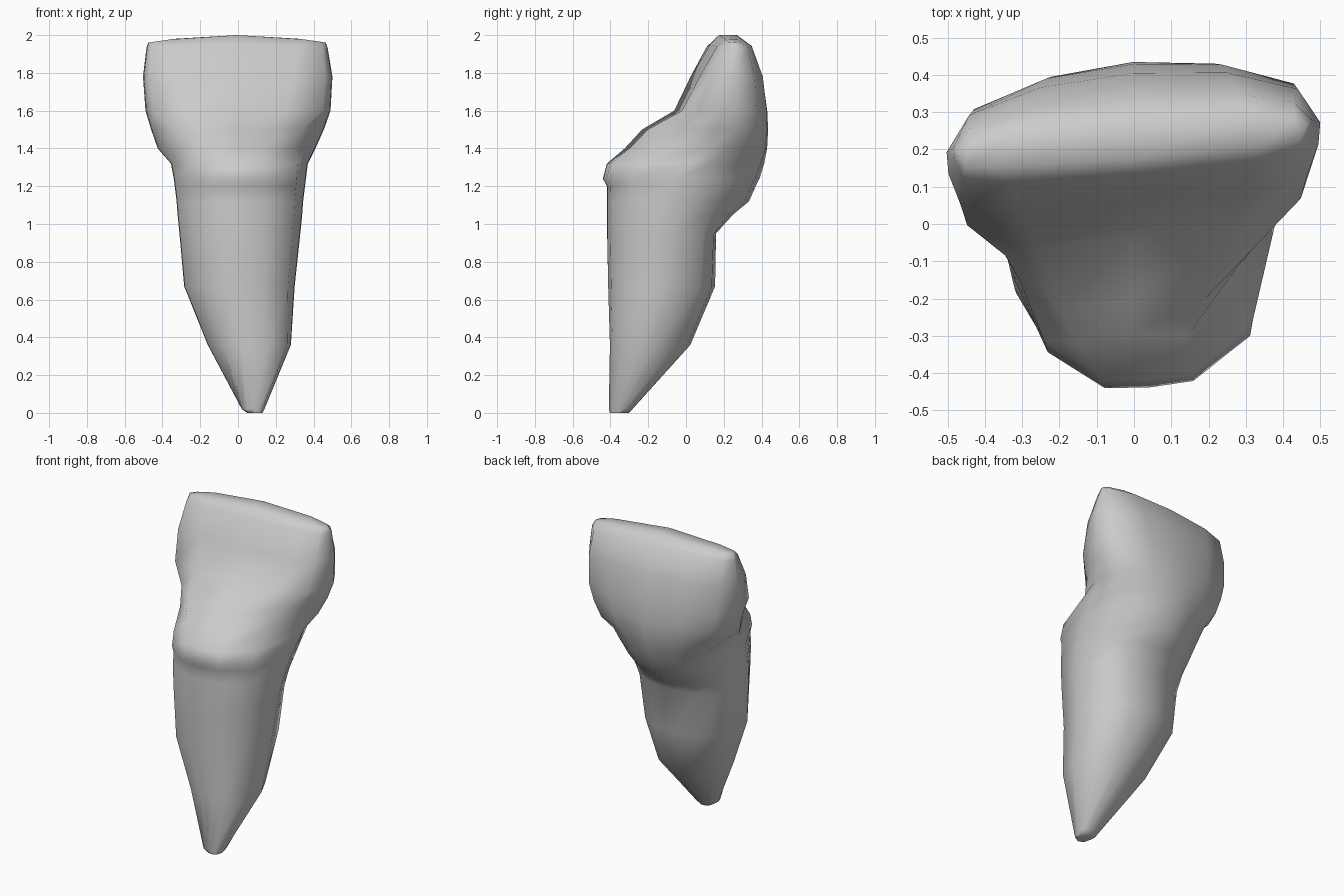
import bpy, bmesh

# Cross-sections from root tip to biting edge:
# z, x left, x right, y front, y back, y of widest point, front flat, back flat
SECTIONS = [
    (0.00, 0.05, 0.13, -0.41, -0.31, -0.36, 0.5, 0.5),
    (0.02, 0.02, 0.14, -0.415, -0.29, -0.35, 0.5, 0.5),
    (0.36, -0.16, 0.28, -0.41, 0.02, -0.22, 0.34, 0.35),
    (0.67, -0.285, 0.30, -0.415, 0.155, -0.16, 0.34, 0.48),
    (0.95, -0.31, 0.33, -0.42, 0.16, -0.13, 0.34, 0.52),
    (1.05, -0.32, 0.34, -0.42, 0.25, -0.11, 0.34, 0.42),
    (1.12, -0.325, 0.345, -0.42, 0.335, -0.09, 0.34, 0.38),
    (1.20, -0.335, 0.355, -0.42, 0.37, -0.04, 0.34, 0.44),
    (1.24, -0.34, 0.36, -0.442, 0.39, -0.01, 0.34, 0.46),
    (1.32, -0.355, 0.37, -0.42, 0.415, 0.06, 0.33, 0.48),
    (1.40, -0.425, 0.41, -0.32, 0.43, 0.16, 0.36, 0.48),
    (1.50, -0.46, 0.455, -0.225, 0.435, 0.19, 0.42, 0.48),
    (1.60, -0.49, 0.49, -0.05, 0.43, 0.20, 0.52, 0.48),
    (1.78, -0.503, 0.50, 0.04, 0.405, 0.20, 0.60, 0.5),
    (1.95, -0.485, 0.475, 0.13, 0.335, 0.225, 0.68, 0.6),
    (2.00, -0.475, 0.465, 0.175, 0.27, 0.22, 0.75, 0.7),
]
TURN = 0.08   # slight twist of the whole tooth seen from above


def lerp(a, b, t):
    return a + (b - a) * t


def ring(bm, z, xl, xr, yf, yb, ym, wf, wb):
    # front corner: boxy on the root, cut back on the neck, boxy on the crown
    if z < 1.36:
        fx, fy = 0.66, 0.27
    elif z < 1.55:
        fx, fy = 0.56, 0.40
    else:
        fx, fy = 0.82, 0.33
    hollow = 0.025 if 1.35 < z < 1.85 else 0
    bx, by = (0.76, 0.38) if z > 1.0 else (0.74, 0.32)
    sf, sb = lerp(ym, yf, 0.16), lerp(ym, yb, 0.16)     # blunt side
    half = [(wf, yf + 0.008),
            (lerp(wf, 1, fx), lerp(yf, ym, fy)),
            (0.99, sf), (1, sb),
            (lerp(wb, 1, bx), lerp(yb, ym, by)),
            (wb, lerp(yb, ym, 0.09))]
    outline = ([(0, yf + hollow)] + half + [(0, yb)]
               + [(-x, y) for x, y in reversed(half)])
    cx, hx = (xl + xr) / 2, (xr - xl) / 2
    droop = max(0, z - 1.9) * 0.4       # biting edge falls at both ends
    verts = []
    for i, (u, y) in enumerate(outline):
        x = cx + u * hx
        if 0.3 < z < 1.36:              # root front leans right, its back left
            x += 0.03 if i in (0, 1, 2, 11 + 1, 11 + 2) else 0
            x -= 0.02 if i in (5, 6, 7, 8, 9) else 0
        verts.append(bm.verts.new((x, y + TURN * x, z - droop * u * u)))
    return verts


# Tooth: one skin lofted through all sections
bm = bmesh.new()
rings = [ring(bm, *s) for s in SECTIONS]
n = len(rings[0])
for low, high in zip(rings, rings[1:]):
    for i in range(n):
        j = (i + 1) % n
        bm.faces.new((low[i], low[j], high[j], high[i]))
bm.faces.new(rings[0][::-1])
# biting edge: strips joining front and back of the last ring (0 front, 7 back)
top = rings[-1]
for k in range(-3, 3):
    bm.faces.new((top[k], top[k + 1], top[6 - k], top[7 - k]))
bmesh.ops.recalc_face_normals(bm, faces=bm.faces)
mesh = bpy.data.meshes.new("tooth")
bm.to_mesh(mesh)
bm.free()
tooth = bpy.data.objects.new("tooth", mesh)
bpy.context.collection.objects.link(tooth)
bpy.context.view_layer.objects.active = tooth
tooth.select_set(True)
bpy.ops.object.shade_smooth_by_angle(angle=1.1)
